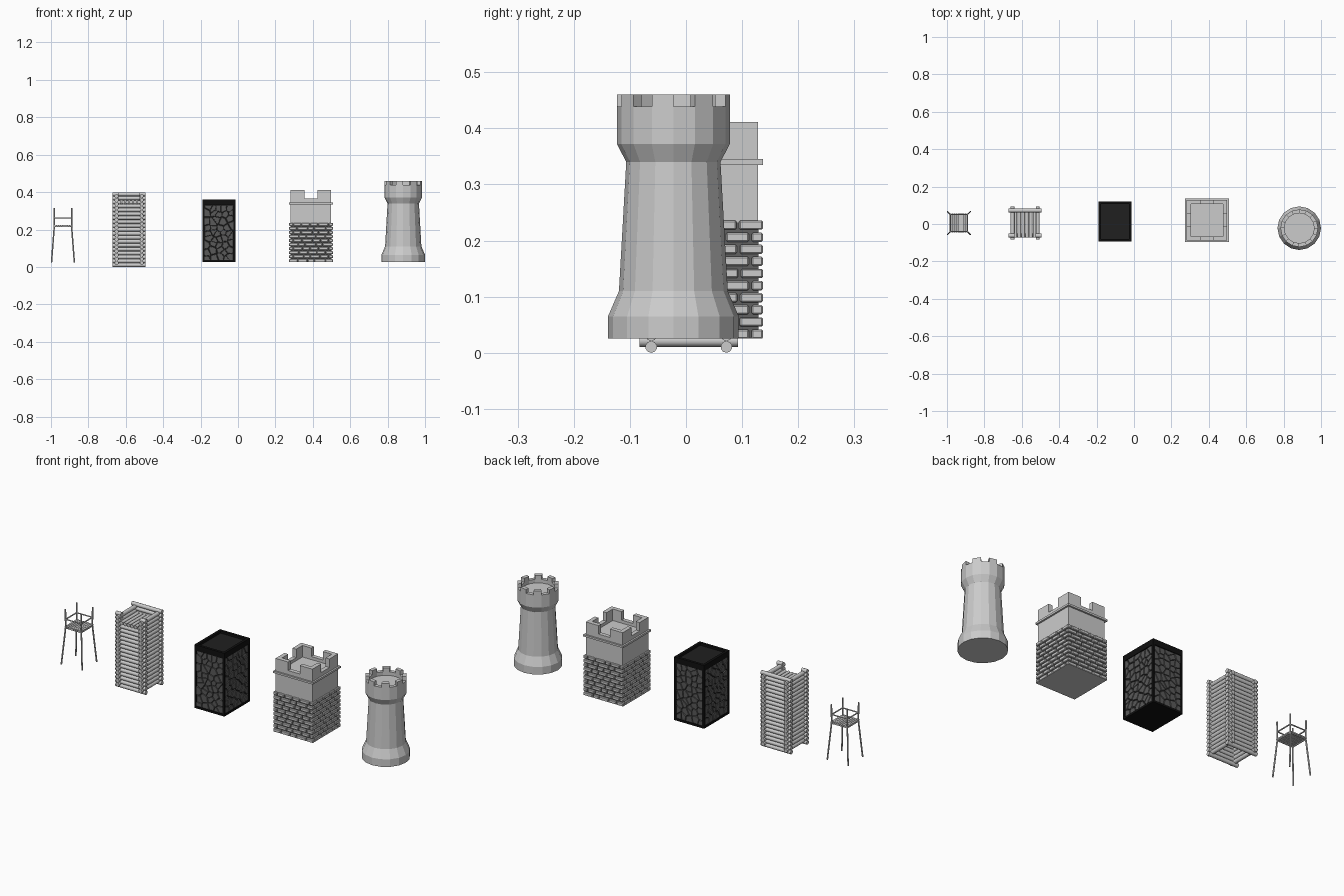
import bpy, bmesh, math, random
from mathutils import Matrix, Vector

random.seed(4)
if "Cube" in bpy.data.objects:
    bpy.data.objects.remove(bpy.data.objects["Cube"], do_unlink=True)


def material(name, value):
    m = bpy.data.materials.new(name)
    m.use_nodes = True
    col = (value, value, value, 1)
    m.diffuse_color = col
    m.node_tree.nodes["Principled BSDF"].inputs["Base Color"].default_value = col
    return m


STONE = material("light grey", 0.6)
MORTAR = material("dark mortar", 0.12)
COBBLE = material("cobble grey", 0.1)
CRACK = material("crack grey", 0.02)
BLACK = material("frame black", 0.005)
LID = material("lid charcoal", 0.014)


def box(bm, lo, hi):
    lo, hi = Vector(lo), Vector(hi)
    mat = Matrix.Translation((lo + hi) / 2) @ Matrix.Diagonal((*(hi - lo), 1))
    bmesh.ops.create_cube(bm, size=1, matrix=mat)


def rod(bm, a, b, radius, sides=10):
    a, b = Vector(a), Vector(b)
    rot = (b - a).to_track_quat('Z', 'Y').to_matrix().to_4x4()
    bmesh.ops.create_cone(bm, cap_ends=True, segments=sides, radius1=radius, radius2=radius,
                          depth=(b - a).length, matrix=Matrix.Translation((a + b) / 2) @ rot)


def finish(bm, name, mat, at, smooth=False, bevel=0):
    bmesh.ops.recalc_face_normals(bm, faces=bm.faces)
    mesh = bpy.data.meshes.new(name)
    bm.to_mesh(mesh)
    bm.free()
    mesh.materials.append(mat)
    ob = bpy.data.objects.new(name, mesh)
    ob.location = (*at, 0)
    bpy.context.collection.objects.link(ob)
    if bevel:
        mod = ob.modifiers.new("rounded_edges", 'BEVEL')
        mod.width, mod.segments = bevel, 1
    if smooth:
        bpy.ops.object.select_all(action='DESELECT')
        ob.select_set(True)
        bpy.context.view_layer.objects.active = ob
        bpy.ops.object.shade_smooth_by_angle(angle=math.radians(40))
    return ob


CORNERS = [(-1, -1), (1, -1), (1, 1), (-1, 1)]

# Lookout stand: splayed legs, posts, rails and a slatted platform
at = (-0.936, 0.005)
bm = bmesh.new()
for sx, sy in CORNERS:
    knee = (sx * 0.046, sy * 0.046, 0.22)
    rod(bm, (sx * 0.061, sy * 0.061, 0.025), knee, 0.004, 6)
    rod(bm, knee, (sx * 0.047, sy * 0.047, 0.315), 0.004, 6)
finish(bm, "stand_legs", STONE, at)
bm = bmesh.new()
for i, (sx, sy) in enumerate(CORNERS):
    nx, ny = CORNERS[(i + 1) % 4]
    for z in (0.216, 0.262):
        rod(bm, (sx * 0.046, sy * 0.046, z), (nx * 0.046, ny * 0.046, z), 0.0035, 6)
finish(bm, "stand_rails", STONE, at)
bm = bmesh.new()
for i in range(9):
    x = (i - 4) * 0.0112
    box(bm, (x - 0.0048, -0.051, 0.219), (x + 0.0048, 0.051, 0.225))
finish(bm, "stand_platform", STONE, at)

# Log tower: interlocked walls, open front above a deck
at = (-0.582, 0.005)
R, PITCH, SPAN, END, ROWS, DECK = 0.0105, 0.021, 0.067, 0.088, 19, 16
bm = bmesh.new()
for k in range(ROWS):
    z = R + k * PITCH
    rod(bm, (-END, SPAN, z), (END, SPAN, z), R)
    if k < DECK:
        rod(bm, (-END, -SPAN, z), (END, -SPAN, z), R)
    else:
        for s in (-1, 1):
            rod(bm, (s * END, -SPAN, z), (s * 0.056, -SPAN, z), R)
    if k < ROWS - 1:
        for s in (-1, 1):
            rod(bm, (s * SPAN, -END, z + R), (s * SPAN, END, z + R), R)
finish(bm, "log_walls", STONE, at, smooth=True)
bm = bmesh.new()
for i in range(6):
    x = (i - 2.5) * 0.0205
    z = R + DECK * PITCH
    rod(bm, (x, -0.078, z), (x, 0.06, z), 0.0095)
finish(bm, "log_deck", STONE, at, smooth=True)

# Framed box: black frame, tray top and cobbled panels
at = (-0.102, 0.013)
HX, HY, Z0, Z1, Z2 = 0.088, 0.107, 0.025, 0.33, 0.36
POST, RIM = 0.011, 0.014
bm = bmesh.new()
for sx, sy in CORNERS:
    xs, ys = sorted((sx * HX, sx * (HX - POST))), sorted((sy * HY, sy * (HY - POST)))
    box(bm, (xs[0], ys[0], Z0), (xs[1], ys[1], Z1))
box(bm, (-HX, -HY, Z0), (HX, HY, Z0 + POST))
for s in (-1, 1):
    xs, ys = sorted((s * HX, s * (HX - RIM))), sorted((s * HY, s * (HY - RIM)))
    box(bm, (xs[0], -HY, Z1), (xs[1], HY, Z2))
    box(bm, (-HX + RIM, ys[0], Z1), (HX - RIM, ys[1], Z2))
finish(bm, "box_frame", BLACK, at)
bm = bmesh.new()
box(bm, (-HX + RIM, -HY + RIM, Z1), (HX - RIM, HY - RIM, Z2 - 0.012))
finish(bm, "box_lid", LID, at)
bm = bmesh.new()
box(bm, (-HX + 0.007, -HY + 0.007, Z0 + 0.005), (HX - 0.007, HY - 0.007, Z1 + 0.002))
finish(bm, "box_panel_backing", CRACK, at)


def clip(poly, mid, normal):
    out = []
    for i, p in enumerate(poly):
        q = poly[(i + 1) % len(poly)]
        dp, dq = (p - mid).dot(normal), (q - mid).dot(normal)
        if dp <= 0:
            out.append(p)
        if (dp < 0) != (dq < 0) and dp != dq:
            out.append(p.lerp(q, dp / (dp - dq)))
    return out


def cobbles(bm, half, place):
    cell, gap = 0.034, 0.0016
    lo, hi = Vector((-half, Z0 + POST)), Vector((half, Z1))
    nu, nv = round(2 * half / cell), round((hi.y - lo.y) / cell)
    size = Vector(((hi.x - lo.x) / nu, (hi.y - lo.y) / nv))
    seeds = [Vector((lo.x + (i + 0.5 + random.uniform(-.42, .42)) * size.x,
                     lo.y + (j + 0.5 + random.uniform(-.42, .42)) * size.y))
             for i in range(nu) for j in range(nv)]
    for s in seeds:
        poly = [lo, Vector((hi.x, lo.y)), hi, Vector((lo.x, hi.y))]
        for t in seeds:
            if t is not s and poly:
                n = (t - s).normalized()
                poly = clip(poly, (s + t) / 2 - n * gap, n)
        if len(poly) < 3:
            continue
        base = [bm.verts.new(place @ Vector((p.x, 0.007, p.y))) for p in poly]
        top = [bm.verts.new(place @ Vector((q.x, 0.003, q.y)))
               for q in (p.lerp(s, 0.08) for p in poly)]
        bm.faces.new(top)
        for i in range(len(poly)):
            j = (i + 1) % len(poly)
            bm.faces.new((base[i], base[j], top[j], top[i]))


bm = bmesh.new()
for turn in range(4):
    half, out = ((HX, HY), (HY, HX))[turn % 2]
    place = Matrix.Rotation(turn * math.pi / 2, 4, 'Z') @ Matrix.Translation((0, -out, 0))
    cobbles(bm, half - POST, place)
finish(bm, "box_cobbles", COBBLE, at)

# Brick keep: brick base with lapped corners
at = (0.39, 0.02)
H, DEPTH, GAP, COURSES = 0.117, 0.02, 0.0025, 10
course = 0.216 / COURSES
bm = bmesh.new()
for row in range(COURSES):
    z = 0.025 + row * course
    for side in range(4):
        turned = Matrix.Rotation(side * math.pi / 2, 4, 'Z')
        long_wall = (side + row) % 2 == 0
        end, count = (H, 5) if long_wall else (H - DEPTH - 2 * GAP, 4)
        cuts = [-end + 2 * end * (i + (random.uniform(-.2, .2) if 0 < i < count else 0)) / count
                for i in range(count + 1)]
        before = len(bm.verts)
        for i, (a, b) in enumerate(zip(cuts, cuts[1:])):
            a += GAP if i else 0
            b -= GAP if i < count - 1 else 0
            box(bm, (a, -H, z), (b, -H + DEPTH, z + course - 2 * GAP))
        bm.verts.ensure_lookup_table()
        bmesh.ops.transform(bm, matrix=turned, verts=bm.verts[before:])
finish(bm, "keep_bricks", STONE, at, bevel=0.0025)
bm = bmesh.new()
box(bm, (-0.109, -0.109, 0.027), (0.109, 0.109, 0.232))
finish(bm, "keep_mortar", MORTAR, at)

# Keep top: plain storey, ledge, parapet and corner battlements
W, T, NOTCH = 0.108, 0.022, 0.034
bm = bmesh.new()
box(bm, (-W, -W, 0.23), (W, W, 0.35))
box(bm, (-H, -H, 0.335), (H, H, 0.345))
for side in range(4):
    before = len(bm.verts)
    box(bm, (-W, -W, 0.35), (W - T, -W + T, 0.366))
    box(bm, (-W, -W, 0.366), (-NOTCH, -W + T, 0.411))
    box(bm, (NOTCH, -W, 0.366), (W - T, -W + T, 0.411))
    bm.verts.ensure_lookup_table()
    bmesh.ops.transform(bm, matrix=Matrix.Rotation(side * math.pi / 2, 4, 'Z'),
                        verts=bm.verts[before:])
finish(bm, "keep_top", STONE, at)
bm = bmesh.new()
box(bm, (-H + 0.001, -H + 0.001, 0.025), (H - 0.001, H - 0.001, 0.027))
finish(bm, "keep_underside", STONE, at)

# Round tower: sixteen-sided lathe, alternate rim segments raised
SIDES, RIM_Z = 16, 0.439
profile = [(0.1165, 0.025), (0.1165, 0.065), (0.097, 0.11), (0.084, 0.34),
           (0.1005, 0.372), (0.1005, RIM_Z), (0.08, RIM_Z), (0.08, 0.42)]
bm = bmesh.new()
rings = [[bm.verts.new((r * math.cos(a), r * math.sin(a), z))
          for a in (2 * math.pi * i / SIDES for i in range(SIDES))] for r, z in profile]
merlons = []
for k, (low, high) in enumerate(zip(rings, rings[1:])):
    for i in range(SIDES):
        j = (i + 1) % SIDES
        face = bm.faces.new((low[i], low[j], high[j], high[i]))
        if profile[k][1] == profile[k + 1][1] == RIM_Z and i % 2:
            merlons.append(face)
bm.faces.new(rings[0][::-1])
bm.faces.new(rings[-1])
raised = bmesh.ops.extrude_face_region(bm, geom=merlons)["geom"]
bmesh.ops.translate(bm, vec=(0, 0, 0.021),
                    verts=[g for g in raised if isinstance(g, bmesh.types.BMVert)])
bmesh.ops.delete(bm, geom=[f for f in merlons if f.is_valid], context='FACES_ONLY')
finish(bm, "round_tower", STONE, (0.8835, -0.0225))
